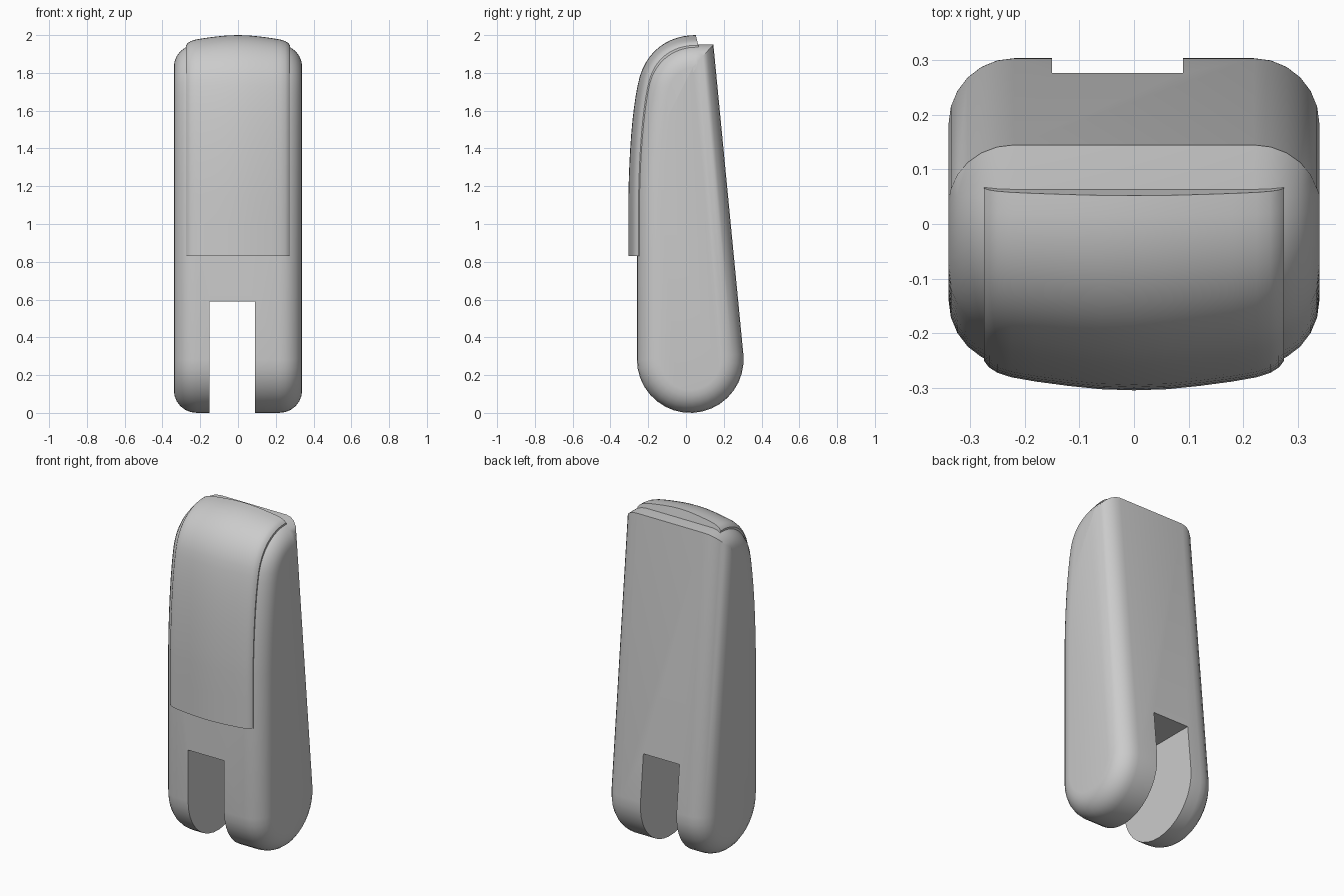
import bpy, bmesh, math
from mathutils import Vector
from mathutils.geometry import interpolate_bezier

if "Cube" in bpy.data.objects:
    bpy.data.objects.remove(bpy.data.objects["Cube"])

grey = bpy.data.materials.new("plain_grey")
grey.use_nodes = True
grey.diffuse_color = (0.6, 0.6, 0.6, 1)
grey.node_tree.nodes["Principled BSDF"].inputs["Base Color"].default_value = (0.6, 0.6, 0.6, 1)


def bezier(a, b, c, d, n):
    pts = interpolate_bezier(*[Vector((*p, 0)) for p in (a, b, c, d)], n)
    return [Vector((p.x, p.y)) for p in pts]


def inset(points, dist, closed):
    """Move a (y, z) path to its right-hand side with mitred corners."""
    out, n = [], len(points)
    for i, p in enumerate(points):
        before = points[i - 1] if closed or i else None
        after = points[(i + 1) % n] if closed or i < n - 1 else None
        dirs = []
        if before is not None:
            dirs.append((p - before).normalized())
        if after is not None:
            dirs.append((after - p).normalized())
        normals = [Vector((d.y, -d.x)) for d in dirs]
        mid = sum(normals, Vector((0, 0))).normalized()
        out.append(p + mid * dist / mid.dot(normals[0]))
    return out


def loft(name, rings, close_sections=False):
    """Skin closed rings placed along x and cap both ends."""
    bm = bmesh.new()
    rows = [[bm.verts.new((x, p.x, p.y)) for p in pts] for x, pts in rings]
    for a, b in zip(rows, rows[1:]):
        for i in range(len(a)):
            j = (i + 1) % len(a)
            bm.faces.new((a[i], a[j], b[j], b[i]))
    bm.faces.new(rows[0])
    bm.faces.new(rows[-1])
    bmesh.ops.recalc_face_normals(bm, faces=bm.faces)
    mesh = bpy.data.meshes.new(name)
    bm.to_mesh(mesh)
    bm.free()
    mesh.materials.append(grey)
    obj = bpy.data.objects.new(name, mesh)
    bpy.context.collection.objects.link(obj)
    return obj


def activate(obj):
    bpy.ops.object.select_all(action='DESELECT')
    obj.select_set(True)
    bpy.context.view_layer.objects.active = obj


# Body: tapered side outline with rounded foot and domed top front
radius, half_width, fillet = 0.2825, 0.34, 0.12
outline = bezier((-0.26, 1.15), (-0.255, 1.4), (-0.235, 1.62), (-0.205, 1.75), 8)
outline += bezier((-0.205, 1.75), (-0.17, 1.88), (-0.06, 1.95), (0.05, 1.95), 10)[1:]
outline.append(Vector((0.145, 1.95)))
for i in range(19):
    t = math.radians(5.5 - i * 185.5 / 18)
    outline.append(Vector((0.0225 + radius * math.cos(t), radius + radius * math.sin(t))))

steps = 7
side = []
for i in range(steps):
    t = math.pi / 2 * i / (steps - 1)
    side.append((half_width - fillet * (1 - math.sin(t)), fillet * (1 - math.cos(t))))
stations = [(-x, d) for x, d in reversed(side)] + side
body = loft("body", [(x, inset(outline, d, True)) for x, d in stations])

# Slot through the foot
bpy.ops.mesh.primitive_cube_add(size=1, location=(-0.03, 0, 0.19))
cutter = bpy.context.object
cutter.name = "slot_cutter"
cutter.scale = (0.24, 2, 0.8)
cutter.hide_render = True
cutter.data.materials.append(grey)
activate(body)
cut = body.modifiers.new("slot", 'BOOLEAN')
cut.operation, cut.solver, cut.object = 'DIFFERENCE', 'EXACT', cutter
bpy.ops.object.modifier_apply(modifier="slot")
bpy.data.objects.remove(cutter)

# Front panel: crowned shell following the front and the dome
path = [Vector((-0.305, 0.83)), Vector((-0.305, 1.0))]
path += bezier((-0.305, 1.15), (-0.3, 1.42), (-0.28, 1.65), (-0.245, 1.78), 10)
path += bezier((-0.245, 1.78), (-0.2, 1.93), (-0.08, 2.0), (0.052, 2.0), 12)[1:]
inner = inset(path, 0.09, False)
inner[-1] = Vector((0.072, 1.91))
crown = [(0, 0), (0.06, 0.002), (0.12, 0.008), (0.18, 0.016), (0.225, 0.024),
         (0.25, 0.032), (0.266, 0.042), (0.275, 0.054)]
crown = [(-x, d) for x, d in reversed(crown[1:])] + crown
rings = []
for x, d in crown:
    outer = inset(path, d, False)
    outer[-1].x += d * 0.2
    rings.append((x, outer + inner[::-1]))
panel = loft("front_panel", rings)

for obj in (body, panel):
    activate(obj)
    bpy.ops.object.shade_smooth_by_angle(angle=math.radians(32))
